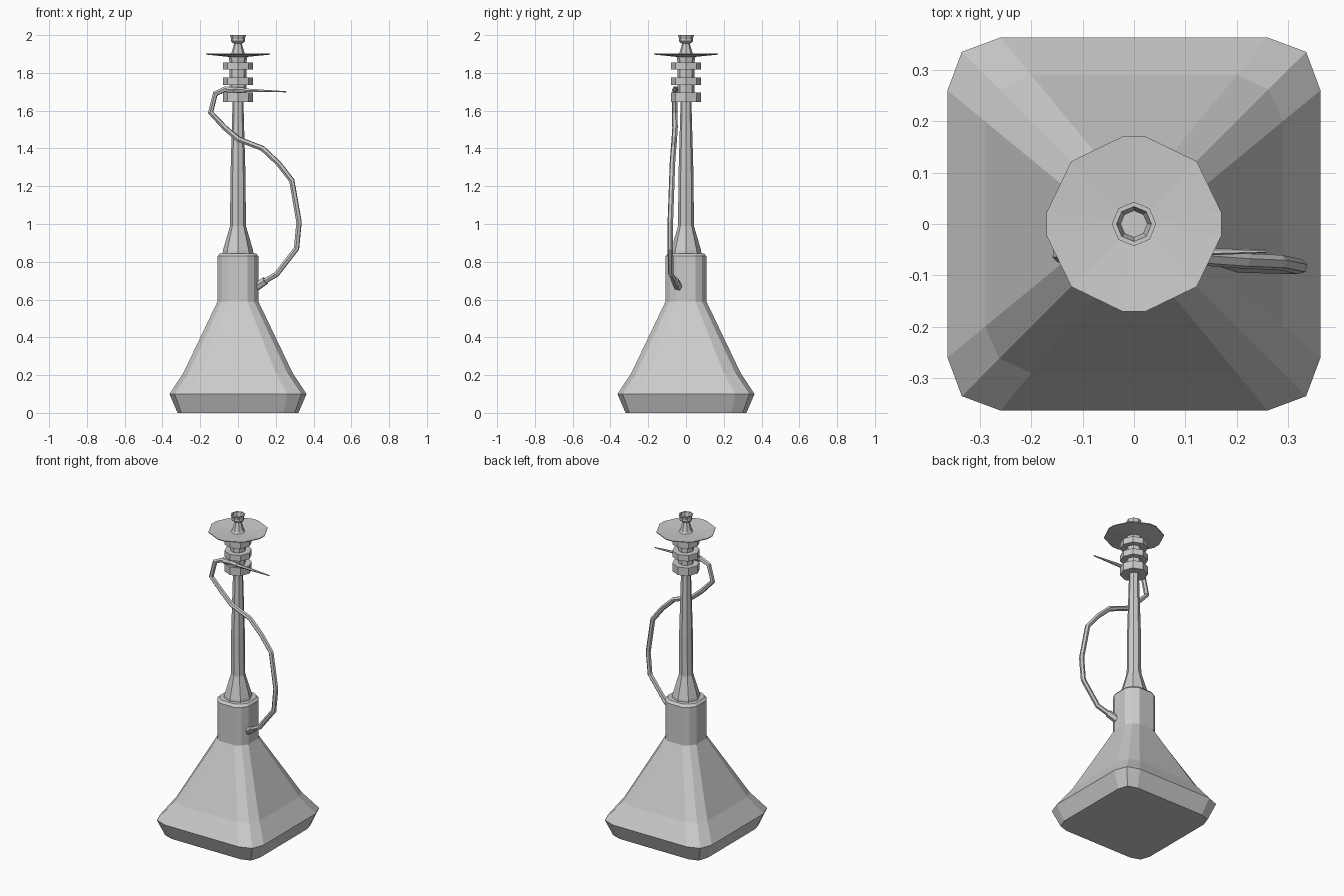
import bpy, bmesh, math

if "Cube" in bpy.data.objects:
    bpy.data.objects.remove(bpy.data.objects["Cube"])


def square_ring(h, a, c):
    # twelve-point rounded square: flat half-width h, flat end a, corner c
    pts = []
    for k in range(4):
        ca, sa = round(math.cos(k * math.pi / 2)), round(math.sin(k * math.pi / 2))
        for x, y in ((h, -a), (h, a), (c, c)):
            pts.append((x * ca - y * sa, x * sa + y * ca))
    return pts


def octagon(r):
    return [(r * math.cos(i * math.pi / 4), r * math.sin(i * math.pi / 4)) for i in range(8)]


def loft(name, rings):
    # stack of (z, outline) rings joined by flat faces, capped at both ends
    bm = bmesh.new()
    loops = [[bm.verts.new((x, y, z)) for x, y in pts] for z, pts in rings]
    for lo, hi in zip(loops, loops[1:]):
        n = len(lo)
        for i in range(n):
            j = (i + 1) % n
            bm.faces.new((lo[i], lo[j], hi[j], hi[i]))
    bm.faces.new(loops[0][::-1])
    bm.faces.new(loops[-1])
    mesh = bpy.data.meshes.new(name)
    bm.to_mesh(mesh)
    bm.free()
    ob = bpy.data.objects.new(name, mesh)
    bpy.context.collection.objects.link(ob)
    return ob


def turned(name, profile):
    return loft(name, [(z, octagon(r)) for z, r in profile])


def tube(name, points):
    # points are (x, y, z, radius)
    cu = bpy.data.curves.new(name, 'CURVE')
    cu.dimensions = '3D'
    cu.bevel_depth = 1.0
    cu.bevel_resolution = 1
    cu.use_fill_caps = True
    sp = cu.splines.new('POLY')
    sp.use_smooth = False
    sp.points.add(len(points) - 1)
    for p, (x, y, z, r) in zip(sp.points, points):
        p.co = (x, y, z, 1)
        p.radius = r
    ob = bpy.data.objects.new(name, cu)
    bpy.context.collection.objects.link(ob)
    return ob


# Glass base with straight neck
loft("base_vessel", [
    (0.0, square_ring(0.32, 0.24, 0.30)),
    (0.1, square_ring(0.363, 0.26, 0.335)),
    (0.21, square_ring(0.29, 0.20, 0.262)),
    (0.59, square_ring(0.108, 0.05, 0.085)),
    (0.83, square_ring(0.108, 0.05, 0.085)),
    (0.845, square_ring(0.095, 0.045, 0.075)),
])

# Central stem
turned("stem", [(0.83, 0.083), (0.86, 0.08), (0.99, 0.042), (1.25, 0.04),
                (1.6, 0.03), (1.65, 0.03), (1.66, 0.045), (1.87, 0.045), (1.89, 0.03)])

# Decorative stem rings
for i, (z0, z1) in enumerate(((1.645, 1.695), (1.737, 1.775), (1.817, 1.855))):
    turned(f"stem_ring_{i + 1}", [(z0, 0.08), (z1, 0.08)])
turned("tray_support", [(1.855, 0.045), (1.89, 0.05)])

# Tray
loft("tray", [
    (1.885, square_ring(0.05, 0.007, 0.036)),
    (1.897, square_ring(0.17, 0.023, 0.122)),
    (1.902, square_ring(0.17, 0.023, 0.122)),
    (1.893, square_ring(0.04, 0.006, 0.029)),
])

# Bowl with open top
turned("bowl", [(1.885, 0.05), (1.90, 0.036), (1.955, 0.02), (1.96, 0.03), (1.968, 0.037),
                (1.98, 0.036), (2.0, 0.043), (2.0, 0.034), (1.97, 0.026)])

# Hose, connector and mouthpiece
hose = [(0.13, -0.055, 0.69), (0.205, -0.08, 0.735), (0.31, -0.083, 0.87), (0.323, -0.083, 1.01),
        (0.285, -0.075, 1.23), (0.215, -0.072, 1.32), (0.13, -0.066, 1.40), (0.0, -0.062, 1.45),
        (-0.07, -0.058, 1.51), (-0.145, -0.06, 1.59), (-0.12, -0.058, 1.69),
        (-0.07, -0.056, 1.713), (0.03, -0.055, 1.708)]
tube("hose", [(*p, 0.015) for p in hose])
tube("hose_connector", [(0.07, -0.03, 0.65), (0.1, -0.042, 0.668), (0.145, -0.06, 0.70)] and
     [(0.07, -0.03, 0.65, 0.024), (0.145, -0.06, 0.70, 0.022)])
tube("mouthpiece", [(-0.06, -0.056, 1.712, 0.018), (0.04, -0.055, 1.708, 0.011),
                    (0.257, -0.053, 1.70, 0.003)])
